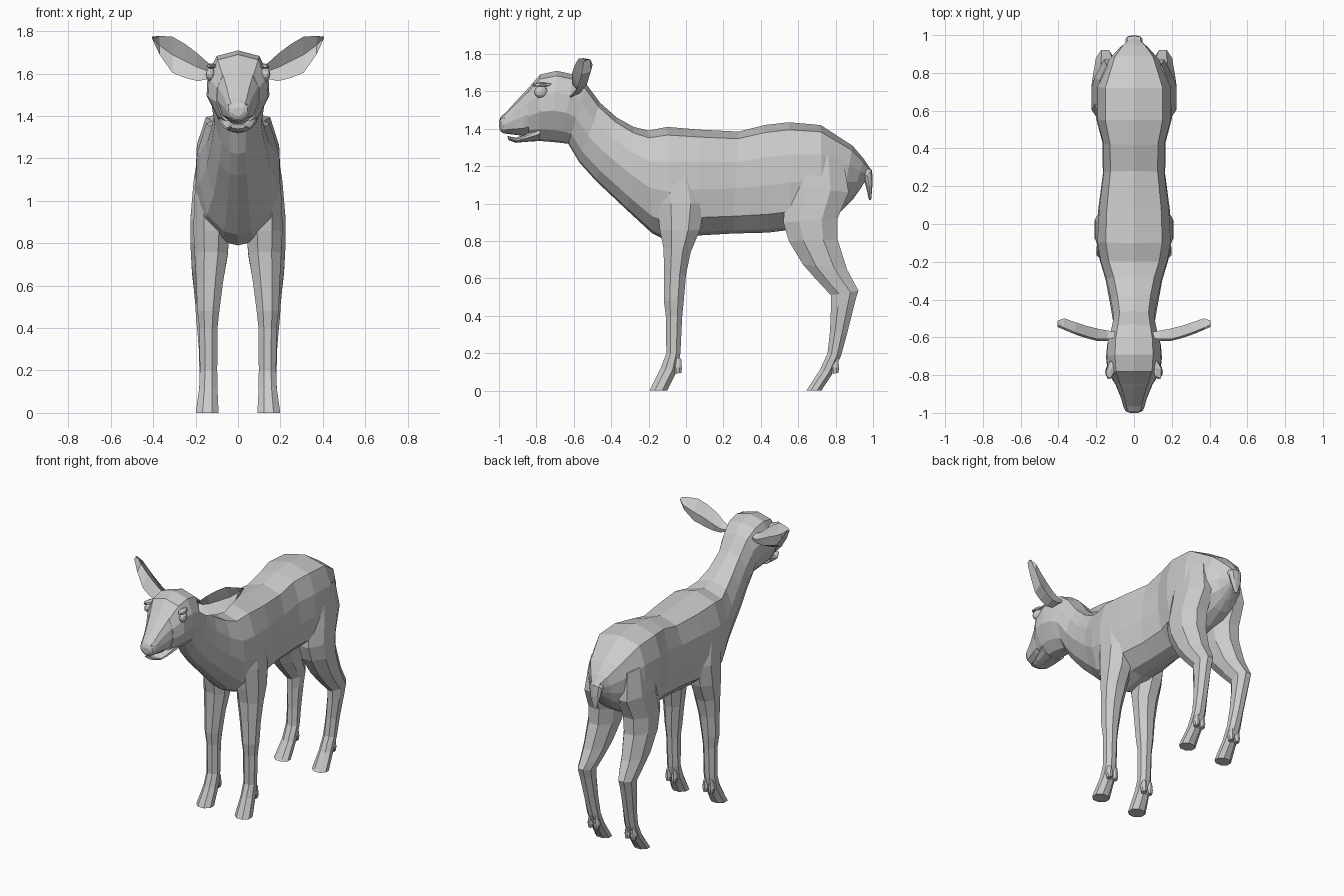
import bpy, bmesh, math
from mathutils import Vector

grey = bpy.data.materials.new("soft grey")
grey.diffuse_color = (0.6, 0.6, 0.6, 1)


def finish(name, bm):
    bmesh.ops.remove_doubles(bm, verts=bm.verts, dist=0.0005)
    bmesh.ops.recalc_face_normals(bm, faces=bm.faces)
    me = bpy.data.meshes.new(name)
    bm.to_mesh(me)
    bm.free()
    me.materials.append(grey)
    ob = bpy.data.objects.new(name, me)
    bpy.context.collection.objects.link(ob)
    return ob


def loft(name, rings):
    """Skin a row of equal rings and cap both ends."""
    bm = bmesh.new()
    rows = [[bm.verts.new(p) for p in r] for r in rings]
    n = len(rows[0])
    for a, b in zip(rows, rows[1:]):
        for i in range(n):
            j = (i + 1) % n
            bm.faces.new((a[i], a[j], b[j], b[i]))
    bm.faces.new(rows[0])
    bm.faces.new(rows[-1])
    return finish(name, bm)


def body_ring(yt, zt, yb, zb, w, low):
    """Symmetric cross-section between a top point and a bottom point."""
    top, bot = Vector((0, yt, zt)), Vector((0, yb, zb))
    shape = [(0, 0), (.07, .45 + .35 * low), (.3, .97), (.56, 1), (.83, low), (.97, .45 * low), (1, 0)]
    half = [top.lerp(bot, t) + Vector((w * f, 0, 0)) for t, f in shape]
    return half + [Vector((-p.x, p.y, p.z)) for p in half[-2:0:-1]]


def leg_ring(yf, zf, yb, zb, xi, xo, side):
    """Eight-sided section between a front and a back point."""
    ring = []
    for k in range(8):
        a = math.radians(22.5 + 45 * k)
        u = .5 + .5 * math.cos(a) / math.cos(math.radians(22.5))
        v = .5 + .5 * math.sin(a) / math.cos(math.radians(22.5))
        ring.append((side * (xi + (xo - xi) * v), yf + (yb - yf) * u, zf + (zb - zf) * u))
    return ring


def blob(name, centre, scale, subdiv=1, turn=0):
    bm = bmesh.new()
    bmesh.ops.create_icosphere(bm, subdivisions=subdiv, radius=1)
    ob = finish(name, bm)
    ob.location, ob.scale, ob.rotation_euler = centre, scale, (0, 0, turn)
    return ob


# torso, neck and head in one skin: top y z, bottom y z, half width, low fullness
trunk = [
    (.99, 1.18, .94, 1.09, .025, .8),
    (.95, 1.24, .89, 1.02, .08, .8),
    (.89, 1.31, .83, .96, .135, .85),
    (.72, 1.42, .73, .90, .20, .88),
    (.55, 1.435, .56, .86, .20, .88),
    (.42, 1.42, .44, .845, .167, .88),
    (.28, 1.385, .25, .84, .165, .88),
    (.08, 1.395, .07, .83, .19, .88),
    (-.10, 1.41, -.08, .79, .20, .85),
    (-.20, 1.39, -.18, .84, .182, .8),
    (-.28, 1.41, -.31, .96, .15, .75),
    (-.37, 1.46, -.48, 1.12, .125, .72),
    (-.46, 1.54, -.57, 1.22, .11, .7),
    (-.53, 1.635, -.63, 1.32, .125, .68),
    (-.60, 1.69, -.67, 1.325, .142, .66),
    (-.69, 1.71, -.72, 1.33, .148, .66),
    (-.78, 1.69, -.785, 1.335, .14, .66),
    (-.85, 1.61, -.84, 1.35, .102, .75),
]
loft("body_and_head", [body_ring(*s) for s in trunk])

# muzzle and lower jaw, with the mouth gap between them
muzzle = [
    (-.83, 1.63, -.83, 1.37, .105, .75),
    (-.86, 1.60, -.87, 1.362, .092, .8),
    (-.92, 1.535, -.93, 1.37, .067, .85),
    (-.965, 1.485, -.975, 1.375, .055, .8),
    (-.99, 1.465, -.99, 1.385, .045, .7),
    (-1.0, 1.44, -.998, 1.40, .025, .7),
]
loft("muzzle", [body_ring(*s) for s in muzzle])
jaw = [
    (-.78, 1.42, -.78, 1.335, .09, .7),
    (-.86, 1.37, -.86, 1.33, .07, .7),
    (-.91, 1.352, -.91, 1.325, .055, .7),
    (-.955, 1.362, -.95, 1.34, .036, .7),
]
loft("lower_jaw", [body_ring(*s) for s in jaw])

# tail: short hanging wedge
tail = [
    (.93, 1.215, .90, 1.13, .05, .8),
    (.995, 1.18, .95, 1.13, .045, .8),
    (.998, 1.11, .965, 1.08, .035, .8),
    (.99, 1.02, .978, 1.02, .008, .8),
]
loft("tail", [body_ring(*s) for s in tail])

# legs: front y z, back y z, inner x, outer x
front_leg = [
    (-.14, 1.22, .04, 1.22, .08, .185),
    (-.155, 1.0, .10, 1.0, .05, .207),
    (-.14, .86, .075, .86, .04, .21),
    (-.12, .76, .025, .74, .048, .205),
    (-.117, .62, .0, .62, .07, .197),
    (-.118, .48, -.012, .48, .088, .192),
    (-.108, .40, -.02, .40, .097, .182),
    (-.105, .20, -.03, .20, .098, .18),
    (-.135, .12, -.045, .11, .097, .183),
    (-.19, .01, -.095, .01, .092, .198),
    (-.195, 0, -.10, 0, .092, .198),
]
hind_leg = [
    (.57, 1.30, .84, 1.24, .06, .18),
    (.54, 1.10, .87, 1.06, .04, .21),
    (.52, .90, .81, .92, .035, .225),
    (.55, .80, .81, .81, .045, .225),
    (.625, .675, .86, .65, .07, .217),
    (.70, .59, .90, .575, .088, .208),
    (.775, .51, .922, .535, .105, .202),
    (.775, .44, .905, .48, .108, .198),
    (.77, .32, .86, .30, .106, .185),
    (.757, .20, .83, .19, .10, .182),
    (.715, .11, .79, .10, .097, .183),
    (.65, .01, .73, .01, .092, .195),
    (.642, 0, .727, 0, .092, .195),
]

# ear sections: x, y, low z, high z
ear = [
    (.10, -.585, 1.595, 1.635),
    (.14, -.59, 1.575, 1.65),
    (.19, -.59, 1.565, 1.695),
    (.25, -.575, 1.58, 1.74),
    (.31, -.555, 1.605, 1.775),
    (.37, -.53, 1.69, 1.778),
    (.405, -.515, 1.765, 1.775),
]

for side, label in ((1, "left"), (-1, "right")):
    loft(label + "_front_leg", [leg_ring(*s, side) for s in front_leg])
    loft(label + "_hind_leg", [leg_ring(*s, side) for s in hind_leg])

    # paired dewclaws behind each foot
    for limb, y in (("front", -.04), ("hind", .80)):
        for k, x in enumerate((.118, .162)):
            rings = [leg_ring(y - .02, .18, y + .015, .17, x - .01, x + .01, side),
                     leg_ring(y - .03, .13, y + .018, .12, x - .02, x + .02, side),
                     leg_ring(y - .02, .09, y + .015, .095, x - .014, x + .014, side)]
            loft(f"{label}_{limb}_dewclaw_{k + 1}", rings)

    # cupped ear: edges forward, middle set back
    rings = []
    for x, y, lo, hi in ear:
        h = hi - lo
        mid = (lo + hi) / 2
        rings.append([(side * x, y - .02, hi), (side * x, y + .09 * h, mid),
                      (side * x, y - .03, lo), (side * x, y + .025 * min(1, h / .1), lo + .2 * h),
                      (side * x, y + .035 * min(1, h / .1), mid + .1 * h)])
    loft(label + "_ear", rings)

    # eye, brow and nostril
    blob(label + "_eye", (side * .128, -.775, 1.597), (.024, .038, .033), 2, side * .25)
    blob(label + "_brow", (side * .122, -.77, 1.635), (.026, .06, .014), 1, side * .25)
    blob(label + "_nostril", (side * .032, -.972, 1.445), (.02, .022, .026))
